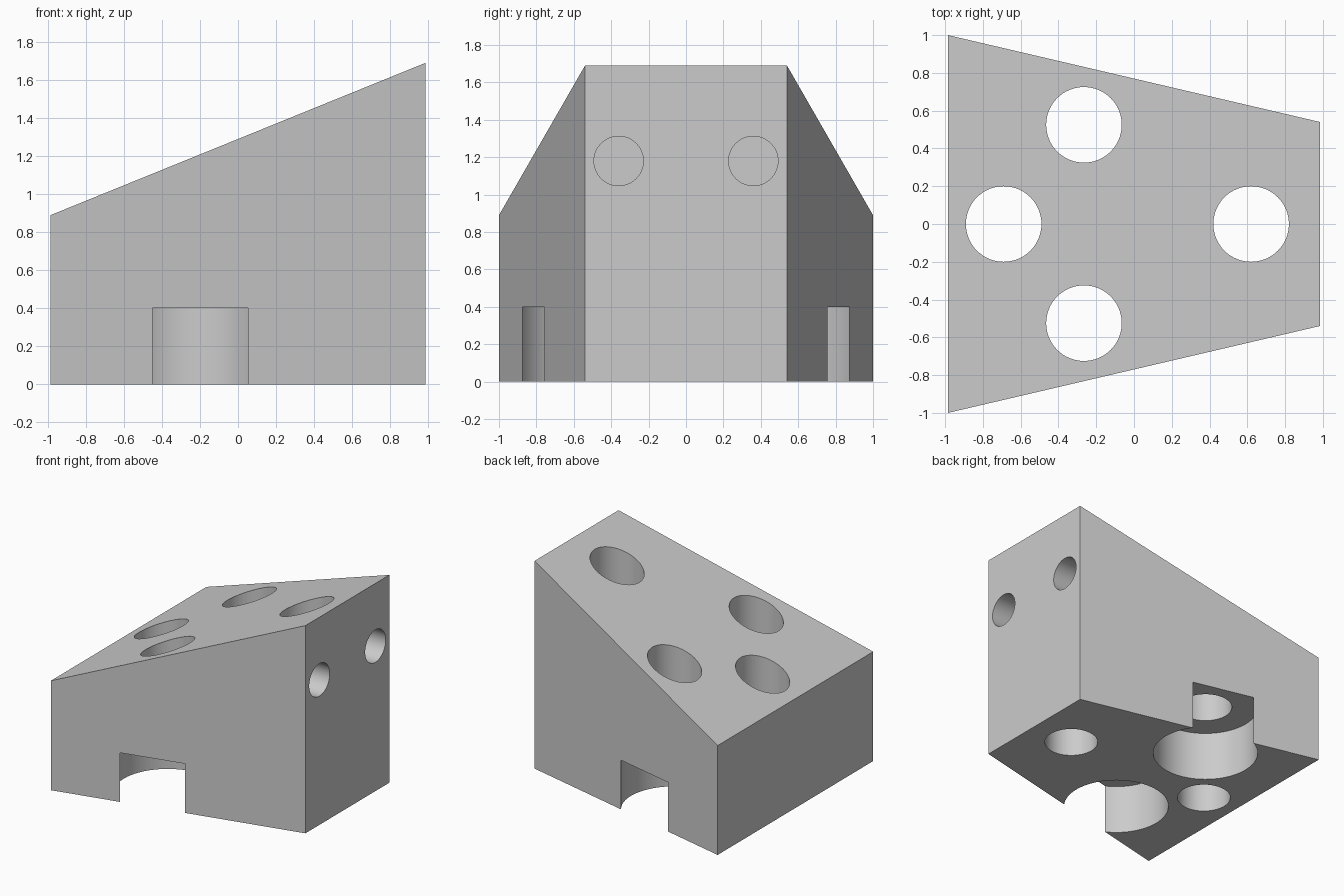
import bpy
import math

cube = bpy.data.objects.get("Cube")
if cube:
    bpy.data.objects.remove(cube, do_unlink=True)

grey = bpy.data.materials.new("light_grey")
grey.use_nodes = True
colour = (0.6, 0.6, 0.6, 1)
grey.diffuse_color = colour
grey.node_tree.nodes["Principled BSDF"].inputs["Base Color"].default_value = colour

# Wedge block: tapered footprint with a sloping top
X, WIDE, NARROW, LOW, HIGH = 0.985, 1.0, 0.54, 0.89, 1.69
footprint = [(-X, -WIDE), (X, -NARROW), (X, NARROW), (-X, WIDE)]
verts = [(x, y, 0) for x, y in footprint]
verts += [(x, y, HIGH if x > 0 else LOW) for x, y in footprint]
faces = [(3, 2, 1, 0), (4, 5, 6, 7)]
faces += [(i, (i + 1) % 4, (i + 1) % 4 + 4, i + 4) for i in range(4)]
mesh = bpy.data.meshes.new("wedge_block")
mesh.from_pydata(verts, [], faces)
mesh.materials.append(grey)
block = bpy.data.objects.new("wedge_block", mesh)
bpy.context.collection.objects.link(block)


def drill(name, radius, depth, centre, rotation=(0, 0, 0)):
    """Cut a round hole out of the block."""
    bpy.ops.mesh.primitive_cylinder_add(vertices=64, radius=radius, depth=depth,
                                        location=centre, rotation=rotation)
    cutter = bpy.context.object
    cutter.name = name
    cutter.hide_render = True
    cutter.data.materials.append(grey)
    bpy.ops.object.select_all(action='DESELECT')
    block.select_set(True)
    bpy.context.view_layer.objects.active = block
    mod = block.modifiers.new(name, 'BOOLEAN')
    mod.operation = 'DIFFERENCE'
    mod.solver = 'EXACT'
    mod.object = cutter
    bpy.ops.object.modifier_apply(modifier=mod.name)
    bpy.data.objects.remove(cutter, do_unlink=True)


# Centre line through holes
for x in (-0.69, 0.62):
    drill("centre_hole", 0.2, 4, (x, 0, 1))

for side in (-1, 1):
    # Through hole with a wide counterbore that breaks out of the side wall
    drill("side_hole", 0.2, 4, (-0.265, side * 0.525, 1))
    drill("counterbore", 0.395, 0.8, (-0.265, side * 0.525, 0))
    # Blind hole in the tall end face
    drill("end_hole", 0.132, 1, (X, side * 0.36, 1.18), (0, math.pi / 2, 0))

block.select_set(True)
bpy.context.view_layer.objects.active = block
bpy.ops.object.shade_smooth_by_angle(angle=math.radians(30))
